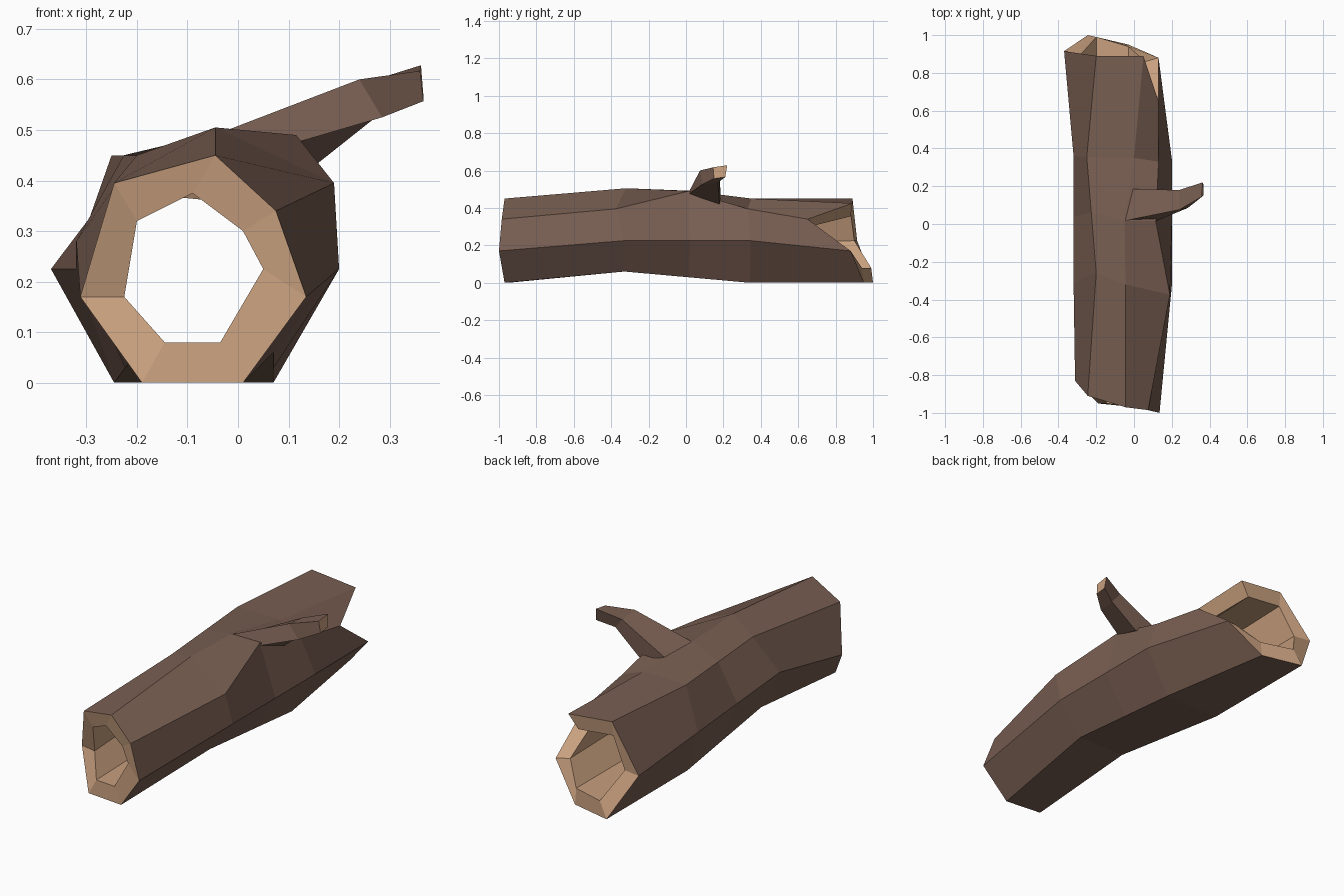
import bpy, bmesh
from mathutils import Vector

if "Cube" in bpy.data.objects:
    bpy.data.objects.remove(bpy.data.objects["Cube"])


def material(name, rgb):
    m = bpy.data.materials.new(name)
    m.diffuse_color = (*rgb, 1)
    m.use_nodes = True
    m.node_tree.nodes["Principled BSDF"].inputs["Base Color"].default_value = m.diffuse_color
    return m


bark = material("bark brown", (0.19, 0.113, 0.084))
wood = material("cut wood tan", (0.58, 0.35, 0.21))


def loft(bm, rings, mats):
    """Bridge consecutive rings of points; mats gives a material per span."""
    vs = [[bm.verts.new(p) for p in r] for r in rings]
    n = len(rings[0])
    for a, b, m in zip(vs, vs[1:], mats):
        for i in range(n):
            j = (i + 1) % n
            bm.faces.new((a[i], a[j], b[j], b[i])).material_index = m
    return vs


def finish(bm, name):
    bmesh.ops.remove_doubles(bm, verts=bm.verts, dist=1e-4)
    bmesh.ops.recalc_face_normals(bm, faces=bm.faces)
    me = bpy.data.meshes.new(name)
    bm.to_mesh(me)
    bm.free()
    me.materials.append(bark)
    me.materials.append(wood)
    ob = bpy.data.objects.new(name, me)
    bpy.context.collection.objects.link(ob)
    return ob


# Seven-sided cross-sections: upper left, top, upper right, right,
# bottom right, bottom left, left
front = [(-.245, -.91, .395), (-.045, -.97, .45), (.075, -.985, .34), (.135, -1, .17),
         (.01, -.97, 0), (-.19, -.95, 0), (-.312, -.83, .17)]
second = [(-.2, -.26, .45), (-.045, -.32, .505), (.19, -.375, .395), (.2, -.33, .225),
          (.07, -.33, .06), (-.2, -.33, .06), (-.32, -.31, .28)]
third = [(-.25, .355, .45), (0, .35, .45), (.13, .33, .395), (.2, .345, .225),
         (.07, .34, 0), (-.245, .34, 0), (-.32, .36, .225)]
# Broken rear end: the upper right corner is split back into a notch
back = [(-.2, .89, .45), (.05, .89, .425), (.13, .65, .34), (.13, .88, .17),
        (-.03, .95, 0), (-.245, 1, 0), (-.37, .915, .225)]

# Swelling under the branch, between the second and third sections
swell = [Vector(a).lerp(Vector(b), .52) for a, b in zip(second, third)]
swell[1] = Vector((-.05, .015, .492))
swell[2] = Vector((.115, .015, .49))

# Hollow: a straight bore joining the two cut ends
bore_front = [(-.2, -.9, .32), (-.09, -.95, .375), (.01, -.96, .3), (.05, -.97, .225),
              (-.035, -.96, .08), (-.145, -.95, .08), (-.225, -.85, .17)]
bore_back = [(-.2, .88, .375), (0, .88, .355), (.06, .66, .3), (.06, .86, .18),
             (-.03, .94, .08), (-.2, .99, .08), (-.28, .9, .225)]

bm = bmesh.new()
loft(bm, [front, second, swell, third, back, bore_back, bore_front, front],
     [0, 0, 0, 0, 1, 1, 1])
finish(bm, "hollow_log")

# Side branch, four-sided and tapering, with a cut tip
base = [(-.06, .015, .485), (.115, .015, .475), (.14, .18, .42), (-.01, .185, .46)]
bend = [(.24, .075, .6), (.285, .085, .525), (.285, .17, .535), (.24, .18, .59)]
tip = [(.36, .145, .617), (.367, .15, .557), (.367, .21, .565), (.362, .22, .628)]
bm = bmesh.new()
vs = loft(bm, [base, bend, tip], [0, 0])
bm.faces.new(vs[-1]).material_index = 1
bm.faces.new(vs[0][::-1])
finish(bm, "branch")
